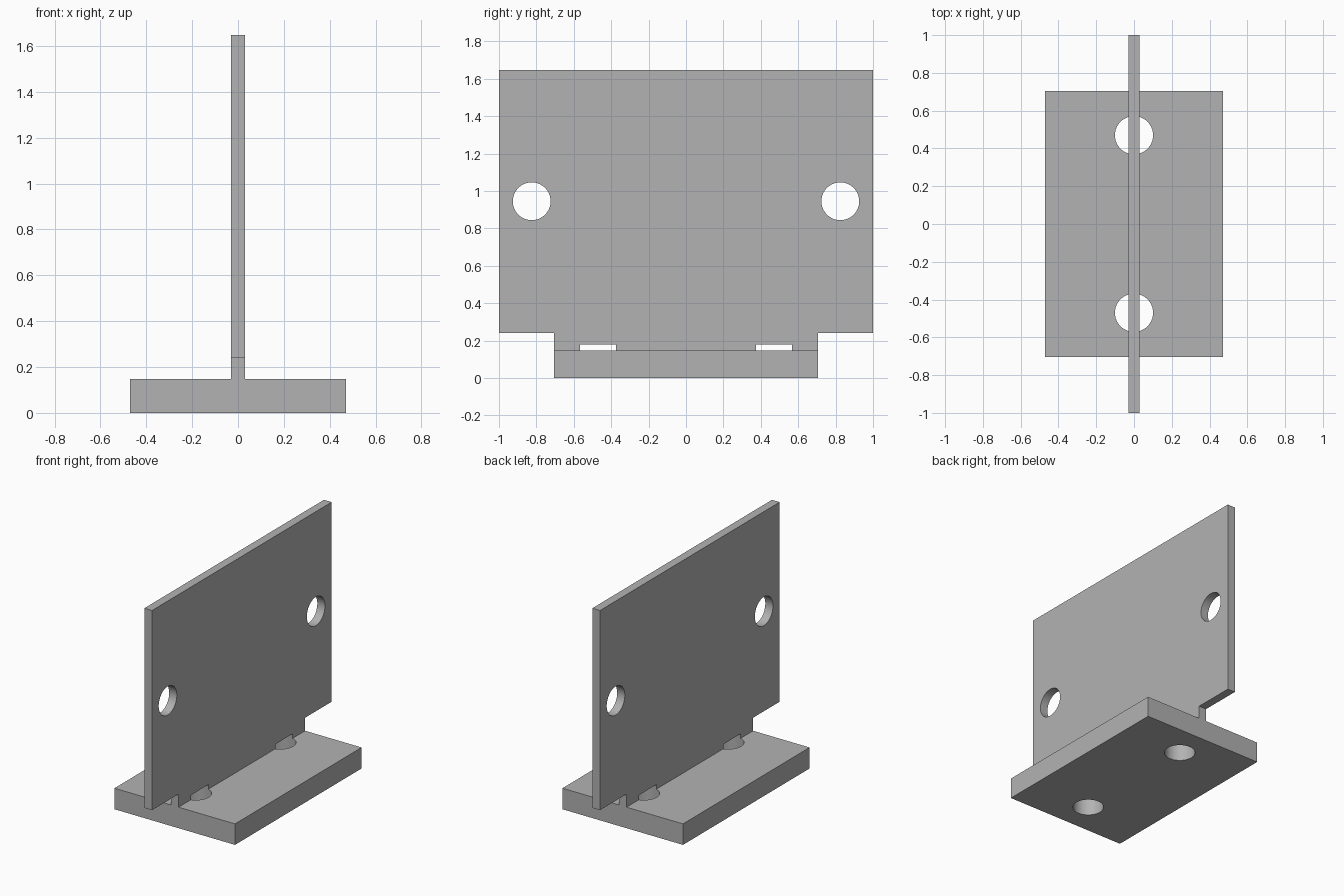
import bpy, bmesh, math

if "Cube" in bpy.data.objects:
    bpy.data.objects.remove(bpy.data.objects["Cube"], do_unlink=True)

BASE_X, BASE_Y, BASE_Z = 0.47, 0.705, 0.148   # half width, half length, height
PLATE_X, TOP, STEP = 0.03, 1.647, 0.24        # half thickness, top, shoulder height
HOLE_R = 0.101

grey = bpy.data.materials.new("plain_grey")
grey.use_nodes = True
colour = (0.448, 0.448, 0.448, 1)
grey.diffuse_color = colour
grey.node_tree.nodes["Principled BSDF"].inputs["Base Color"].default_value = colour


def extrude_profile(name, points, half):
    """Extrude a y-z outline along x, from -half to half."""
    bm = bmesh.new()
    face = bm.faces.new([bm.verts.new((-half, y, z)) for y, z in points])
    out = bmesh.ops.extrude_face_region(bm, geom=[face])
    verts = [v for v in out["geom"] if isinstance(v, bmesh.types.BMVert)]
    bmesh.ops.translate(bm, verts=verts, vec=(2 * half, 0, 0))
    bmesh.ops.recalc_face_normals(bm, faces=bm.faces)
    mesh = bpy.data.meshes.new(name)
    bm.to_mesh(mesh)
    bm.free()
    mesh.materials.append(grey)
    obj = bpy.data.objects.new(name, mesh)
    bpy.context.collection.objects.link(obj)
    return obj


def boolean(target, tool, operation):
    """Apply a boolean and remove the tool object."""
    bpy.context.view_layer.objects.active = target
    mod = target.modifiers.new(operation, 'BOOLEAN')
    mod.operation, mod.solver, mod.object = operation, 'EXACT', tool
    bpy.ops.object.modifier_apply(modifier=mod.name)
    bpy.data.objects.remove(tool, do_unlink=True)


def drill(target, location, depth, rotation=(0, 0, 0)):
    bpy.ops.mesh.primitive_cylinder_add(vertices=64, radius=HOLE_R, depth=depth,
                                        location=location, rotation=rotation)
    cutter = bpy.context.object
    cutter.data.materials.append(grey)
    cutter.hide_render = True
    boolean(target, cutter, 'DIFFERENCE')


# Foot slab
bracket = extrude_profile("bracket", [(-BASE_Y, 0), (BASE_Y, 0),
                                      (BASE_Y, BASE_Z), (-BASE_Y, BASE_Z)], BASE_X)

# Upright plate with stepped lower corners, rooted inside the slab
half_outline = [(BASE_Y, 0.05), (BASE_Y, STEP), (1, STEP), (1, TOP)]
outline = half_outline + [(-y, z) for y, z in reversed(half_outline)]
boolean(bracket, extrude_profile("upright", outline, PLATE_X), 'UNION')

# Mounting holes through the slab (relieving the plate above) and through the plate
for side in (-1, 1):
    drill(bracket, (0, side * 0.47, -0.01), 0.38)
    drill(bracket, (0, side * 0.825, 0.945), 0.4, (0, math.pi / 2, 0))

# Crisp edges, smooth hole walls
bpy.ops.object.select_all(action='DESELECT')
bracket.select_set(True)
bpy.context.view_layer.objects.active = bracket
bpy.ops.object.shade_smooth_by_angle(angle=math.radians(30))
